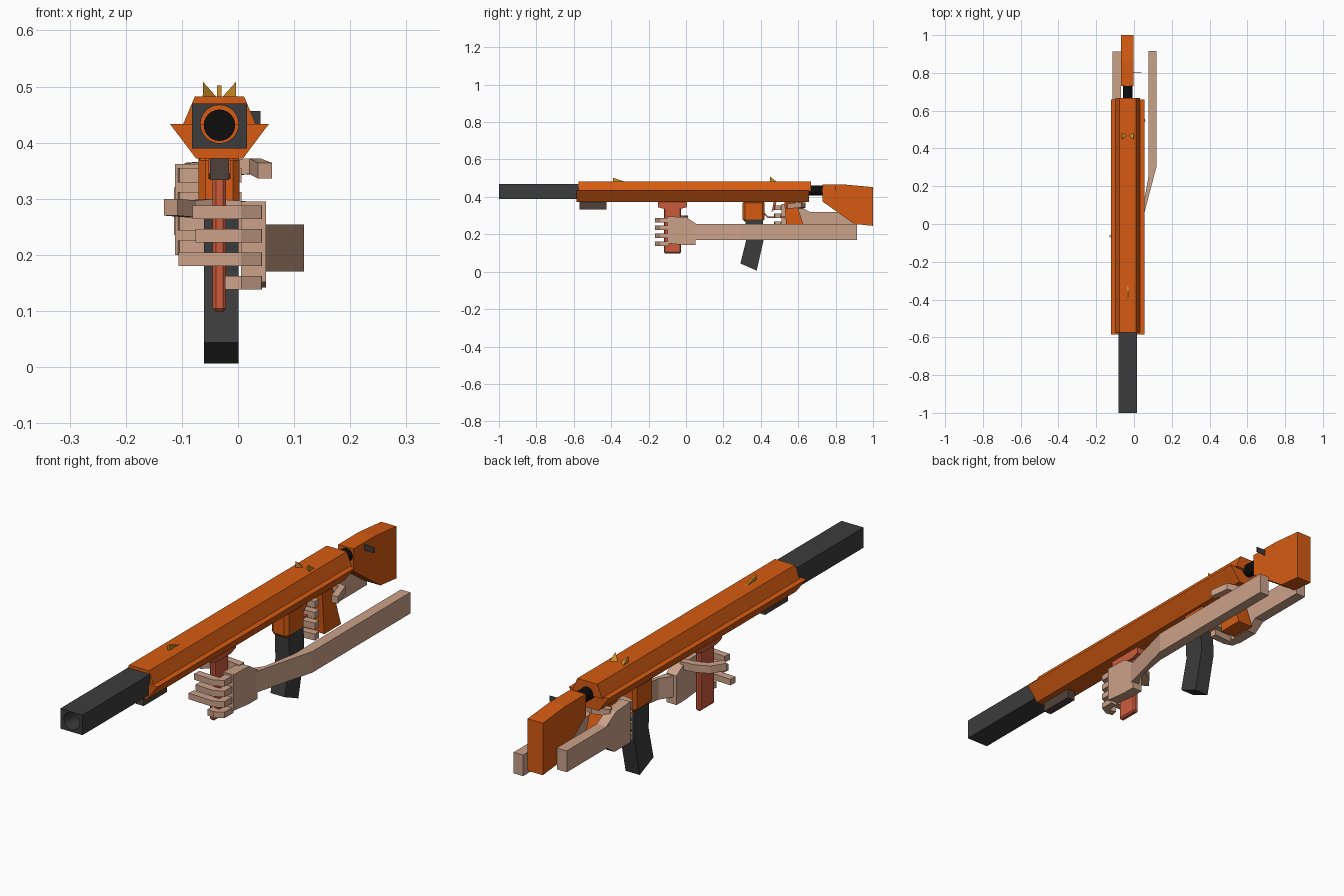
import bpy
import bmesh
from mathutils import Vector

if "Cube" in bpy.data.objects:
    bpy.data.objects.remove(bpy.data.objects["Cube"])

AXIS_X = -0.033  # centre line of the gun


def material(name, rgb):
    m = bpy.data.materials.new(name)
    m.use_nodes = True
    m.diffuse_color = (*rgb, 1)
    m.node_tree.nodes["Principled BSDF"].inputs["Base Color"].default_value = (*rgb, 1)
    return m


ORANGE = material("orange", (0.67, 0.105, 0.006))
GREY = material("dark grey", (0.045, 0.045, 0.045))
BLACK = material("black", (0.004, 0.004, 0.004))
RED = material("red brown", (0.6, 0.105, 0.045))
BROWN = material("dark brown", (0.08, 0.055, 0.042))
GOLD = material("gold", (0.62, 0.27, 0.02))
SKIN = material("skin", (0.6, 0.36, 0.25))


def finish(name, bm, mat):
    bmesh.ops.recalc_face_normals(bm, faces=bm.faces)
    mesh = bpy.data.meshes.new(name)
    bm.to_mesh(mesh)
    bm.free()
    mesh.materials.append(mat)
    ob = bpy.data.objects.new(name, mesh)
    bpy.context.collection.objects.link(ob)
    return ob


def prism(name, axis, pts, lo, hi, mat, bevel=0):
    """Extrude a flat outline along one axis."""
    place = {"x": lambda p, t: (t, p[0], p[1]),
             "y": lambda p, t: (p[0], t, p[1]),
             "z": lambda p, t: (p[0], p[1], t)}[axis]
    bm = bmesh.new()
    face = bm.faces.new([bm.verts.new(place(p, lo)) for p in pts])
    out = bmesh.ops.extrude_face_region(bm, geom=[face])
    shift = Vector(place((0, 0), hi - lo))
    bmesh.ops.translate(bm, vec=shift,
                        verts=[v for v in out["geom"] if isinstance(v, bmesh.types.BMVert)])
    ob = finish(name, bm, mat)
    if bevel:
        mod = ob.modifiers.new("bevel", "BEVEL")
        mod.width, mod.segments = bevel, 1
    return ob


def box(name, x, y, z, mat, bevel=0):
    rect = [(x[0], y[0]), (x[1], y[0]), (x[1], y[1]), (x[0], y[1])]
    return prism(name, "z", rect, z[0], z[1], mat, bevel)


def tube(name, radius, y0, y1, z, mat):
    """Cylinder lying along the gun."""
    bm = bmesh.new()
    bmesh.ops.create_cone(bm, cap_ends=True, segments=24, radius1=radius,
                          radius2=radius, depth=y1 - y0)
    for v in bm.verts:
        v.co = Vector((v.co.x + AXIS_X, v.co.z + (y0 + y1) / 2, v.co.y + z))
    ob = finish(name, bm, mat)
    bpy.context.view_layer.objects.active = ob
    ob.select_set(True)
    bpy.ops.object.shade_smooth_by_angle()
    ob.select_set(False)
    return ob


def finger(name, joints, width, height, mat=SKIN):
    """Square section finger swept in plan through its joints."""
    bm = bmesh.new()
    pts = [Vector(j) for j in joints]
    rings = []
    for i, p in enumerate(pts):
        d = pts[min(i + 1, len(pts) - 1)] - pts[max(i - 1, 0)]
        side = d.cross(Vector((0, 0, 1))).normalized() * width / 2
        up = Vector((0, 0, height / 2))
        rings.append([bm.verts.new(p + o) for o in (side + up, up - side, -side - up, side - up)])
    for a, b in zip(rings, rings[1:]):
        for k in range(4):
            bm.faces.new((a[k], a[(k + 1) % 4], b[(k + 1) % 4], b[k]))
    bm.faces.new(rings[0])
    bm.faces.new(rings[-1])
    return finish(name, bm, mat)


def symmetric(half):
    """Mirror half an x-z outline about the gun's centre line."""
    return [(AXIS_X + x, z) for x, z in half] + [(AXIS_X - x, z) for x, z in reversed(half)]


# Receiver: sloped cover above a flared lower body
prism("receiver_cover", "y", symmetric([(0.044, 0.482), (0.066, 0.43)]), -0.575, 0.668, ORANGE)
prism("receiver_body", "y", symmetric([(0.088, 0.433), (0.042, 0.372)]), -0.585, 0.658, ORANGE)

# Square barrel with a round bore
barrel = box("barrel", (-0.082, 0.016), (-1, -0.57), (0.39, 0.47), GREY)
cutter = tube("bore_cutter", 0.034, -1.1, -0.5, 0.433, GREY)
cutter.hide_render = True
mod = barrel.modifiers.new("bore", "BOOLEAN")
mod.object, mod.operation = cutter, "DIFFERENCE"
bpy.context.view_layer.objects.active = barrel
bpy.ops.object.modifier_apply(modifier="bore")
bpy.data.objects.remove(cutter)
tube("bore_end", 0.028, -0.592, -0.58, 0.431, BLACK)
box("underbarrel_block", (-0.05, -0.016), (-0.57, -0.425), (0.333, 0.38), BROWN)

# Stock and its connecting rod
tube("stock_rod", 0.026, 0.64, 0.75, 0.434, BLACK)
prism("stock", "x", [(0.73, 0.465), (0.86, 0.465), (1, 0.452), (1, 0.245), (0.9, 0.255),
                     (0.73, 0.375)], -0.07, -0.003, ORANGE)
box("stock_plate", (-0.01, 0.04), (0.799, 0.801), (0.433, 0.456), GREY)

# Sights
prism("front_sight", "x", [(-0.39, 0.502), (-0.33, 0.482), (-0.39, 0.482)], -0.037, -0.029, GOLD)
for label, s in (("right", -1), ("left", 1)):
    bm = bmesh.new()
    base = [(0.03, 0.45), (0.03, 0.485), (0.004, 0.468)]
    foot = [bm.verts.new((AXIS_X + s * x, y, 0.48)) for x, y in base]
    tip = bm.verts.new((AXIS_X + s * 0.029, 0.45, 0.508))
    bm.faces.new(foot)
    for i in range(3):
        bm.faces.new((foot[i], foot[(i + 1) % 3], tip))
    finish("rear_sight_" + label, bm, GOLD)

# Fore grip
prism("fore_grip_mount", "x", [(-0.15, 0.38), (0.005, 0.38), (0.005, 0.345), (-0.03, 0.335),
                               (-0.115, 0.335), (-0.15, 0.345)], -0.053, -0.013, RED)
box("fore_grip", (-0.045, -0.021), (-0.118, -0.026), (0.098, 0.34), RED, 0.006)

# Magazine well, magazine and pistol grip
box("magazine_well", (-0.07, 0.003), (0.303, 0.42), (0.268, 0.38), ORANGE, 0.012)
prism("magazine", "x", [(0.318, 0.3), (0.41, 0.3), (0.415, 0.17), (0.378, 0.006), (0.291, 0.044),
                        (0.322, 0.17)], -0.061, 0.001, GREY)
prism("pistol_grip", "x", [(0.525, 0.38), (0.585, 0.38), (0.645, 0.2), (0.54, 0.2)],
      -0.066, 0.002, ORANGE)

# Trigger and guard
prism("trigger", "x", [(0.47, 0.38), (0.485, 0.38), (0.475, 0.335), (0.455, 0.315),
                       (0.462, 0.335)], -0.038, -0.028, RED)
prism("trigger_guard", "x", [(0.42, 0.315), (0.44, 0.295), (0.53, 0.295), (0.53, 0.288),
                             (0.435, 0.288), (0.415, 0.31)], -0.04, -0.026, RED)

# Left arm: bent forearm, palm and curled fingers
prism("left_forearm", "z", [(0.118, 0.915), (0.118, 0.3), (0.05, 0.04), (0.01, 0.04),
                            (0.05, 0.1), (0.076, 0.25), (0.076, 0.915)], 0.17, 0.254, SKIN)
prism("left_palm", "x", [(-0.1, 0.295), (0.0, 0.292), (0.052, 0.258), (0.052, 0.142),
                         (0.0, 0.142), (-0.1, 0.152)], 0.005, 0.05, SKIN)
tips = (-0.02, -0.105, -0.075, -0.08)
for i, tip_x in enumerate(tips):
    z = 0.15 + i * 0.042
    finger(f"left_finger_{i + 1}",
           [(0.028, -0.09, z), (0.028, -0.14, z), (0.005, -0.15, z), (tip_x, -0.145, z)],
           0.03, 0.024)
finger("left_thumb", [(0.02, -0.005, 0.28), (-0.045, -0.005, 0.285), (-0.085, -0.03, 0.282),
                      (-0.12, -0.075, 0.285)], 0.03, 0.03)

# Right arm: straight forearm, palm, fingers round the pistol grip
box("right_forearm", (-0.114, -0.07), (0.64, 0.912), (0.235, 0.32), SKIN)
prism("right_palm", "x", [(0.51, 0.362), (0.6, 0.355), (0.66, 0.32), (0.66, 0.235),
                          (0.61, 0.2), (0.51, 0.2)], -0.112, -0.07, SKIN)
for i in range(4):
    z = 0.213 + i * 0.043
    finger(f"right_finger_{i + 1}",
           [(-0.094, 0.53, z), (-0.092, 0.49, z), (-0.065, 0.485, z), (0.005, 0.49, z)],
           0.03, 0.026)
finger("right_thumb", [(-0.09, 0.6, 0.35), (-0.03, 0.625, 0.355), (0.03, 0.61, 0.358),
                       (0.048, 0.54, 0.35)], 0.026, 0.028)
